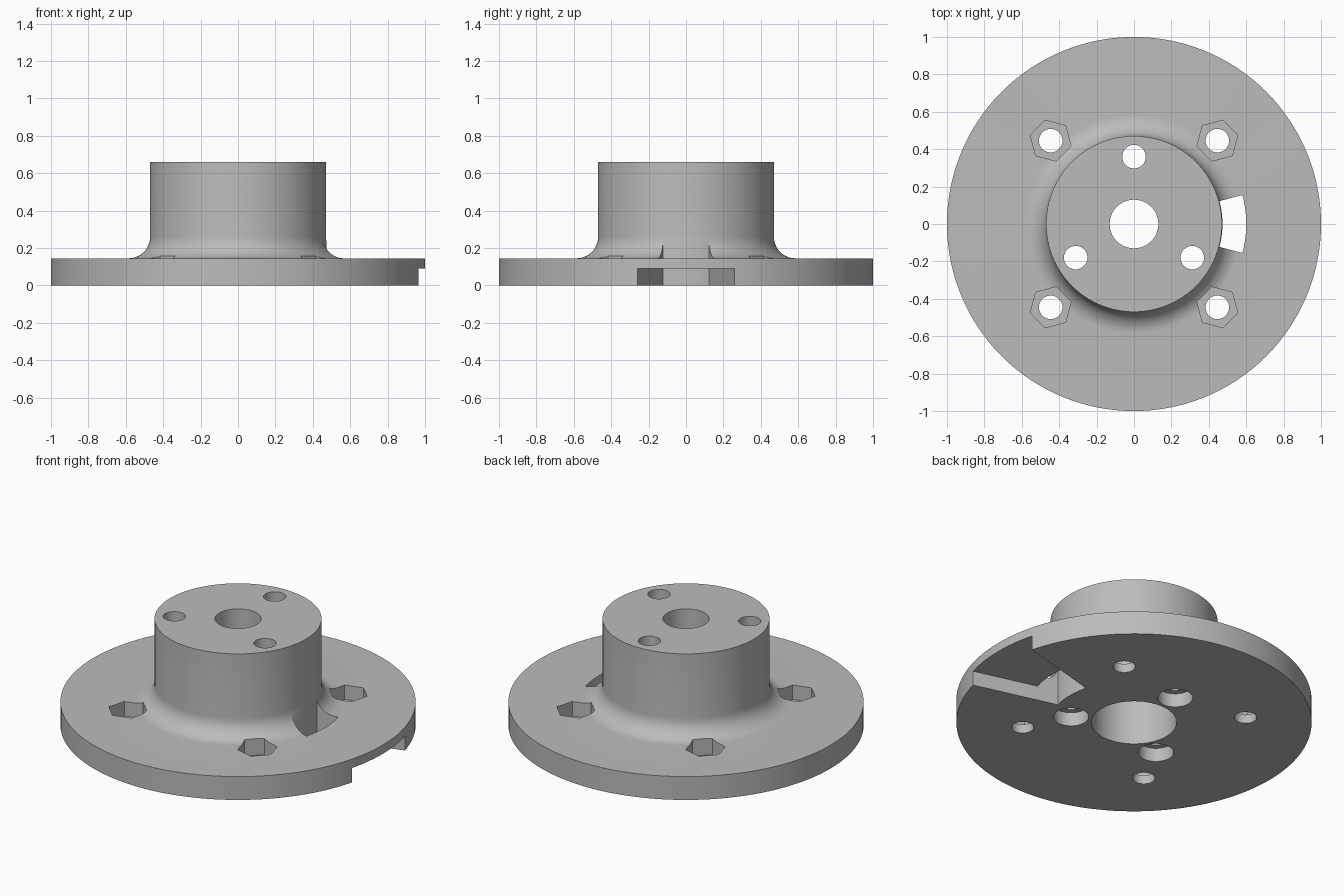
import bpy, bmesh
from math import sin, cos, pi, radians

if "Cube" in bpy.data.objects:
    bpy.data.objects.remove(bpy.data.objects["Cube"], do_unlink=True)

grey = bpy.data.materials.new("plain grey")
grey.use_nodes = True
grey.diffuse_color = (0.5, 0.5, 0.5, 1)
grey.node_tree.nodes["Principled BSDF"].inputs["Base Color"].default_value = grey.diffuse_color

THICK, HUB, TOP = 0.145, 0.47, 0.66
FILLET = 0.115
SLOT_ANGLE = radians(15)


def make_object(name, bm):
    bmesh.ops.recalc_face_normals(bm, faces=bm.faces)
    mesh = bpy.data.meshes.new(name)
    bm.to_mesh(mesh)
    bm.free()
    mesh.materials.append(grey)
    obj = bpy.data.objects.new(name, mesh)
    bpy.context.collection.objects.link(obj)
    return obj


def lathe(name, profile, steps):
    bm = bmesh.new()
    verts = [bm.verts.new((r, 0, z)) for r, z in profile]
    edges = [bm.edges.new((a, b)) for a, b in zip(verts, verts[1:] + verts[:1])]
    bmesh.ops.spin(bm, geom=verts + edges, cent=(0, 0, 0), axis=(0, 0, 1),
                   angle=2 * pi, steps=steps, use_merge=True)
    bmesh.ops.remove_doubles(bm, verts=bm.verts, dist=1e-5)
    return make_object(name, bm)


def arc(radius, start, end, steps):
    return [(radius * cos(start + (end - start) * i / steps),
             radius * sin(start + (end - start) * i / steps)) for i in range(steps + 1)]


def polygon(centre, radius, sides, turn=0.0):
    return [(centre[0] + x, centre[1] + y)
            for x, y in arc(radius, turn, turn + 2 * pi, sides)[:-1]]


def sector(inner, outer):
    return (arc(inner, -SLOT_ANGLE, SLOT_ANGLE, 10)
            + arc(outer, SLOT_ANGLE, -SLOT_ANGLE, 10))


def cut(target, outline, low, high):
    """Subtract an upright prism with the given outline."""
    bm = bmesh.new()
    face = bm.faces.new([bm.verts.new((x, y, low)) for x, y in outline])
    side = bmesh.ops.extrude_face_region(bm, geom=[face])["geom"]
    bmesh.ops.translate(bm, vec=(0, 0, high - low),
                        verts=[g for g in side if isinstance(g, bmesh.types.BMVert)])
    cutter = make_object("cutter", bm)
    cutter.hide_render = True
    mod = target.modifiers.new("cut", "BOOLEAN")
    mod.operation, mod.solver, mod.object = "DIFFERENCE", "EXACT", cutter
    bpy.context.view_layer.objects.active = target
    bpy.ops.object.modifier_apply(modifier=mod.name)
    bpy.data.objects.remove(cutter, do_unlink=True)


# Flange, filleted hub and stepped centre bore as one turned body
fillet = [(HUB + FILLET + x, THICK + FILLET + z) for x, z in arc(FILLET, 1.5 * pi, pi, 12)]
body = lathe("flanged_hub",
             [(0.24, 0), (1, 0), (1, THICK)] + fillet
             + [(HUB, TOP), (0.13, TOP), (0.13, 0.5), (0.24, 0.5)], 128)

# Three hub screw holes, counterbored from below
for k in range(3):
    a = pi / 2 + k * 2 * pi / 3
    spot = (0.36 * cos(a), 0.36 * sin(a))
    cut(body, polygon(spot, 0.063, 32), -0.1, 0.8)
    cut(body, polygon(spot, 0.1, 32), -0.1, 0.085)

# Four flange bolt holes with hexagonal nut pockets on top
for k in range(4):
    a = pi / 4 + k * pi / 2
    spot = (0.63 * cos(a), 0.63 * sin(a))
    cut(body, polygon(spot, 0.063, 32), -0.1, 0.3)
    cut(body, polygon(spot, 0.113, 6, a + pi / 2), 0.055, 0.3)

# Side channel under the flange, opening upward beside the hub
cut(body, sector(HUB + 0.003, 1.1), -0.1, 0.09)
cut(body, sector(HUB + 0.003, 0.6), 0.05, 0.3)

# Smooth curved walls, crisp edges
bpy.ops.object.select_all(action="DESELECT")
body.select_set(True)
bpy.context.view_layer.objects.active = body
bpy.ops.object.shade_smooth_by_angle(angle=radians(30))
